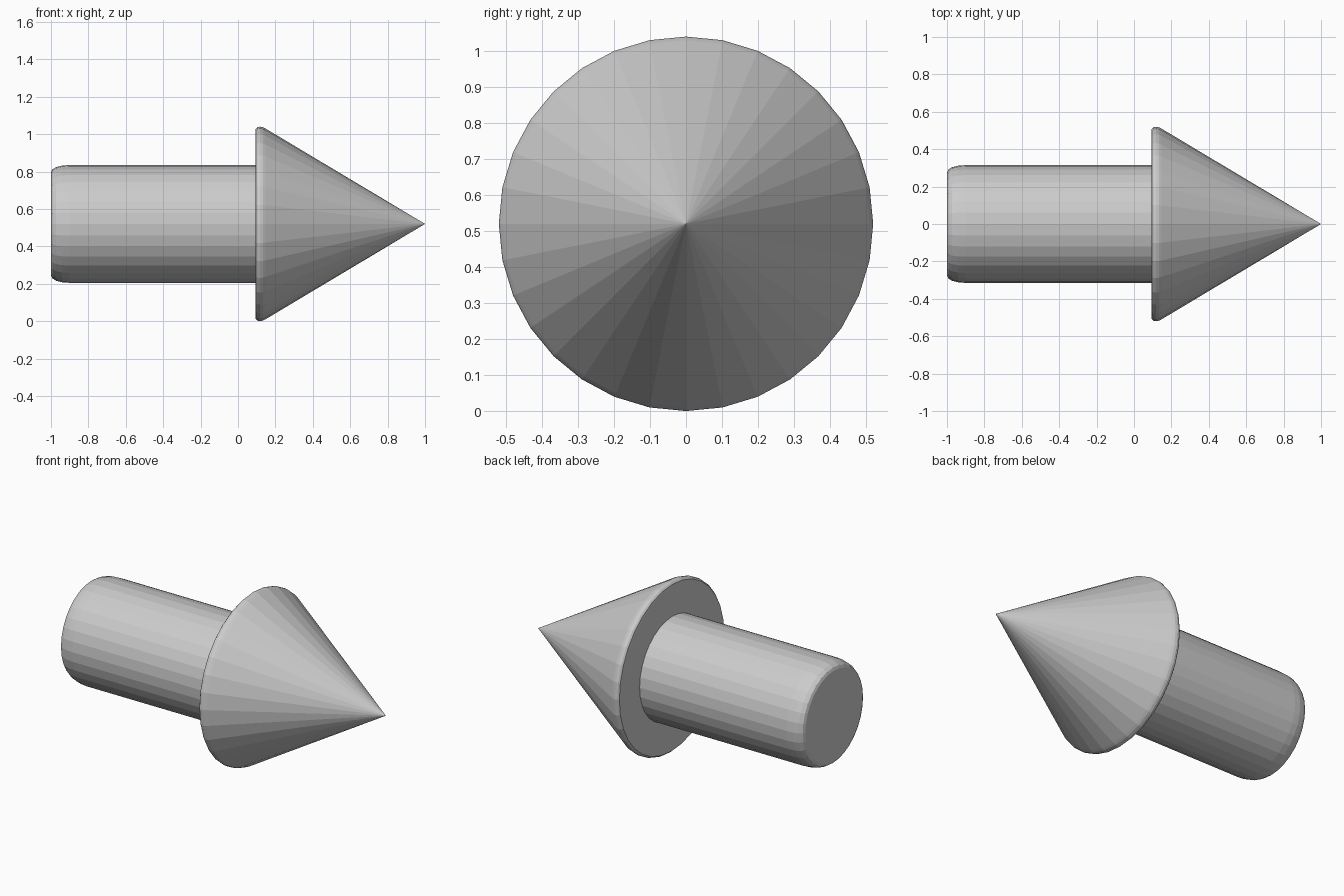
import bpy, bmesh, math

if "Cube" in bpy.data.objects:
    bpy.data.objects.remove(bpy.data.objects["Cube"])

SIDES = 32
AXIS_Z = 0.52


def lathe(name, profile):
    """Revolve (x, radius) points around the horizontal axis; zero radius makes a tip."""
    bm = bmesh.new()
    rings = []
    for x, r in profile:
        if r == 0:
            rings.append([bm.verts.new((x, 0, AXIS_Z))] * SIDES)
        else:
            rings.append([bm.verts.new((x, r * math.cos(2 * math.pi * i / SIDES),
                                        AXIS_Z + r * math.sin(2 * math.pi * i / SIDES)))
                          for i in range(SIDES)])
    for a, b in zip(rings, rings[1:]):
        for i in range(SIDES):
            j = (i + 1) % SIDES
            bm.faces.new(list(dict.fromkeys((a[i], a[j], b[j], b[i]))))
    # flat end caps
    for ring in (rings[0], rings[-1]):
        if ring[0] is not ring[1]:
            bm.faces.new(ring)
    bmesh.ops.recalc_face_normals(bm, faces=bm.faces)
    mesh = bpy.data.meshes.new(name)
    bm.to_mesh(mesh)
    bm.free()
    obj = bpy.data.objects.new(name, mesh)
    bpy.context.collection.objects.link(obj)
    return obj


# Shaft with a softened butt end
lathe("arrow_shaft", [(-1.0, 0.275), (-0.993, 0.291), (-0.972, 0.304),
                      (-0.94, 0.312), (-0.90, 0.315), (0.10, 0.315)])

# Pointed head with a rounded rim
lathe("arrow_head", [(0.093, 0.495), (0.095, 0.508), (0.104, 0.517),
                     (0.118, 0.52), (0.133, 0.517), (0.147, 0.51), (1.0, 0.0)])
